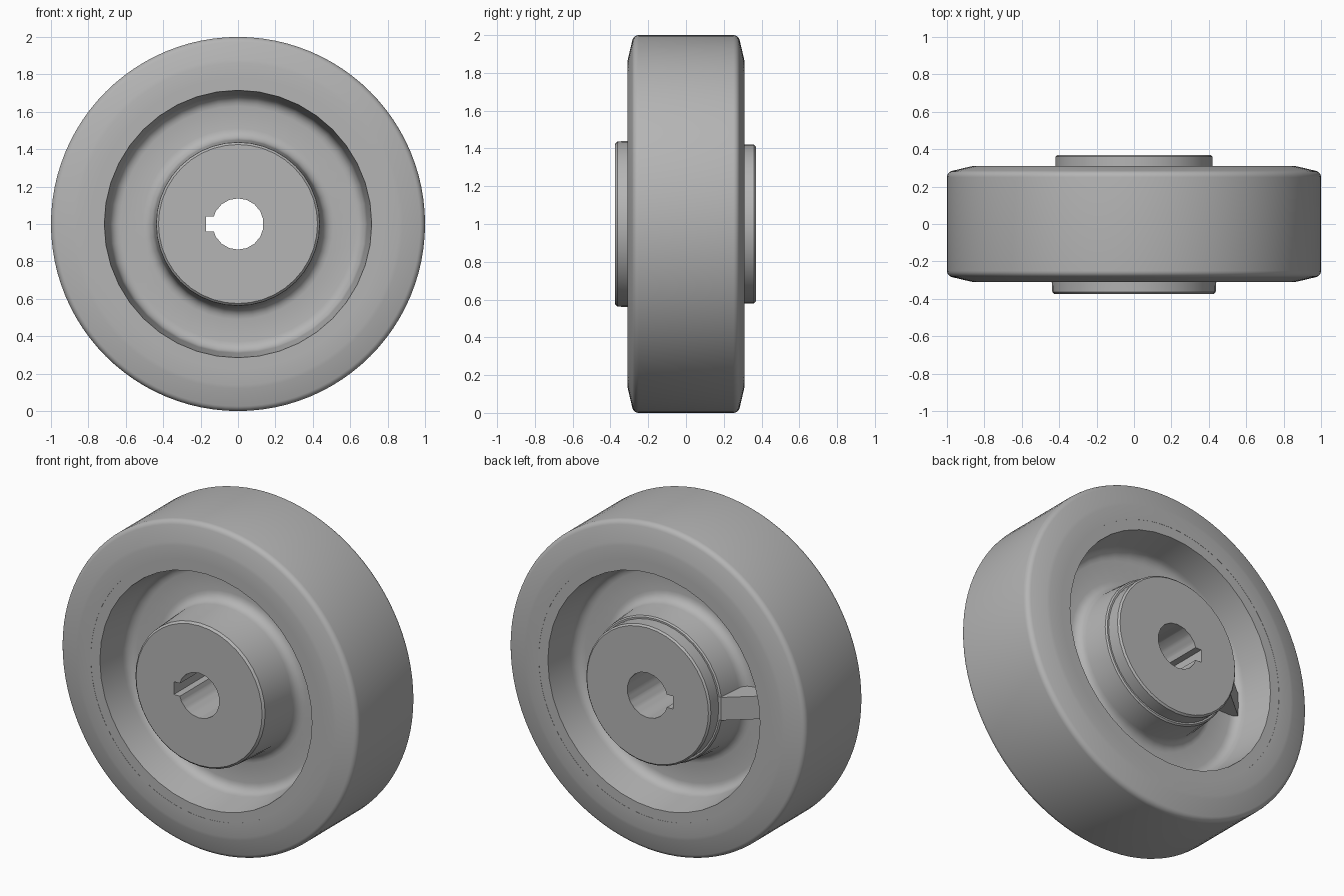
import bpy, bmesh, math
from mathutils import Matrix, Vector

if "Cube" in bpy.data.objects:
    bpy.data.objects.remove(bpy.data.objects["Cube"], do_unlink=True)

grey = bpy.data.materials.new("plain grey")
grey.use_nodes = True
colour = (0.46, 0.46, 0.46, 1)
grey.diffuse_color = colour
grey.node_tree.nodes["Principled BSDF"].inputs["Base Color"].default_value = colour
AXLE = Vector((0, 0, 1))


def make(name, bm):
    bmesh.ops.recalc_face_normals(bm, faces=bm.faces[:])
    mesh = bpy.data.meshes.new(name)
    bm.to_mesh(mesh)
    bm.free()
    ob = bpy.data.objects.new(name, mesh)
    bpy.context.collection.objects.link(ob)
    mesh.materials.append(grey)
    return ob


def smooth(ob, degrees):
    bpy.ops.object.select_all(action="DESELECT")
    ob.select_set(True)
    bpy.context.view_layer.objects.active = ob
    bpy.ops.object.shade_smooth_by_angle(angle=math.radians(degrees))


def lathe(name, profile, steps, closed=False):
    """Turn (radius, y) points around the axle."""
    bm = bmesh.new()
    verts = [bm.verts.new((r, y, 1)) for r, y in profile]
    pairs = list(zip(verts, verts[1:]))
    if closed:
        pairs.append((verts[-1], verts[0]))
    edges = [bm.edges.new(p) for p in pairs]
    bmesh.ops.spin(bm, geom=verts + edges, cent=AXLE, axis=(0, 1, 0),
                   angle=math.tau, steps=steps, use_merge=False)
    bmesh.ops.remove_doubles(bm, verts=bm.verts[:], dist=0.0005)
    return make(name, bm)


def arc(r, y, radius, start, end, n=5):
    """Points of a fillet, angles in degrees from the radial direction."""
    angles = [math.radians(start + (end - start) * i / n) for i in range(n + 1)]
    return [(r + radius * math.cos(a), y + radius * math.sin(a)) for a in angles]


# tyre: flat tread, rounded shoulders and tapered sides
half = [(0.775, 0.31), (0.86, 0.31), (0.88, 0.306)] + arc(0.965, 0.25, 0.035, 75, 0)
tyre = lathe("tyre", half + [(r, -y) for r, y in reversed(half)], 96, closed=True)
smooth(tyre, 40)


# core: hub, web and rim turned in one piece
def recess(hub_r):
    """Web side from the hub base fillet to the rim lip."""
    web, f = 0.07, 0.06
    return (arc(hub_r + f, web + f, f, 180, 270)
            + arc(0.69 - f, web + f, f, 270, 360)
            + [(0.715, 0.309), (0.79, 0.309)])


back = [(0, 0.37), (0.41, 0.37), (0.42, 0.36), (0.42, 0.285),
        (0.43, 0.285), (0.438, 0.277)] + recess(0.45)
front = [(0, 0.375), (0.425, 0.375), (0.437, 0.363)] + recess(0.45)
core = lathe("wheel_core", back + [(r, -y) for r, y in reversed(front)], 40)

# bore and keyway cut through the hub
bore = bmesh.new()
bmesh.ops.create_cone(bore, cap_ends=True, segments=18, radius1=0.137, radius2=0.137, depth=1,
                      matrix=Matrix.Translation(AXLE) @ Matrix.Rotation(math.pi / 2, 4, "X"))
key = bmesh.new()
bmesh.ops.create_cube(key, size=1, matrix=Matrix.Translation((-0.085, 0, 1))
                      @ Matrix.Diagonal((0.17, 1.1, 0.078, 1)))
for cutter in (make("bore_cutter", bore), make("keyway_cutter", key)):
    cutter.hide_render = True
    mod = core.modifiers.new("cut", "BOOLEAN")
    mod.operation, mod.object, mod.solver = "DIFFERENCE", cutter, "EXACT"
    bpy.context.view_layer.objects.active = core
    bpy.ops.object.modifier_apply(modifier=mod.name)
    bpy.data.objects.remove(cutter, do_unlink=True)
smooth(core, 35)

# sloping gusset between hub and web on the back
bm = bmesh.new()
side = [bm.verts.new((x, y, 0.93)) for x, y in
        ((-0.40, 0.04), (-0.68, 0.04), (-0.68, 0.08), (-0.435, 0.285), (-0.40, 0.285))]
face = bm.faces.new(side)
top = bmesh.ops.extrude_face_region(bm, geom=[face])["geom"]
bmesh.ops.translate(bm, vec=(0, 0, 0.14),
                    verts=[v for v in top if isinstance(v, bmesh.types.BMVert)])
make("hub_gusset", bm)
